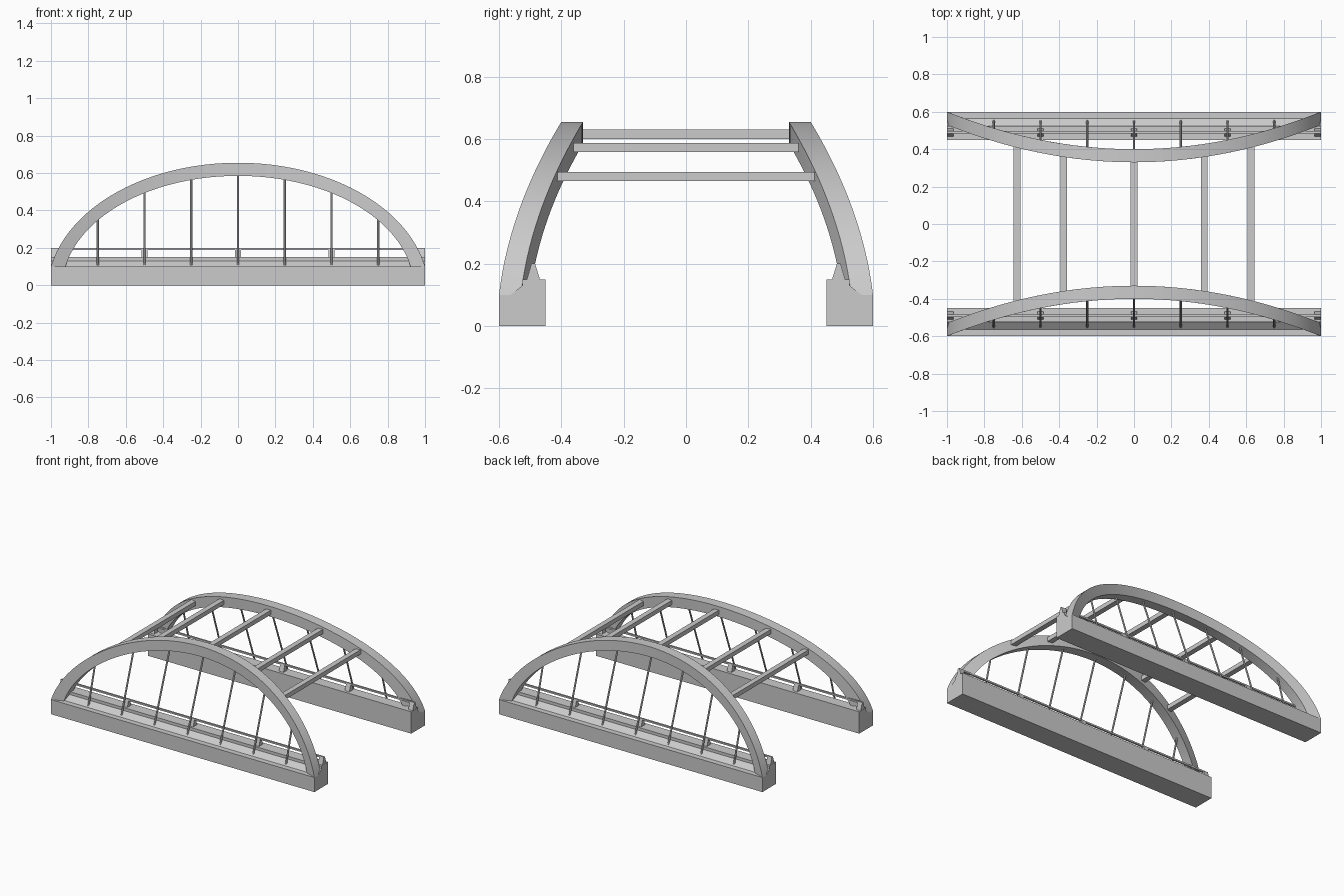
import bpy, bmesh, math
from mathutils import Vector

if "Cube" in bpy.data.objects:
    bpy.data.objects.remove(bpy.data.objects["Cube"])


def finish(name, bm, smooth=False):
    bmesh.ops.recalc_face_normals(bm, faces=bm.faces)
    me = bpy.data.meshes.new(name)
    bm.to_mesh(me)
    bm.free()
    ob = bpy.data.objects.new(name, me)
    bpy.context.collection.objects.link(ob)
    if smooth:
        bpy.ops.object.select_all(action='DESELECT')
        ob.select_set(True)
        bpy.context.view_layer.objects.active = ob
        bpy.ops.object.shade_smooth_by_angle(angle=math.radians(30))
    return ob


def loft(name, rings, smooth=False):
    bm = bmesh.new()
    vs = [[bm.verts.new(p) for p in r] for r in rings]
    n = len(vs[0])
    for a, b in zip(vs, vs[1:]):
        for i in range(n):
            j = (i + 1) % n
            bm.faces.new((a[i], a[j], b[j], b[i]))
    bm.faces.new(vs[0])
    bm.faces.new(vs[-1])
    return finish(name, bm, smooth)


def extrude_x(name, profile, x0, x1, side):
    return loft(name, [[(x, side * y, z) for y, z in profile] for x in (x0, x1)])


def box(name, lo, hi):
    prof = [(lo[1], lo[2]), (hi[1], lo[2]), (hi[1], hi[2]), (lo[1], hi[2])]
    return extrude_x(name, prof, lo[0], hi[0], 1)


def rod(name, p, q, r, sides=8):
    p, q = Vector(p), Vector(q)
    d = (q - p).normalized()
    u = Vector((1, 0, 0))
    u = (u - d * u.dot(d)).normalized()
    v = d.cross(u)
    angs = [2 * math.pi * (i + .5) / sides for i in range(sides)]
    return loft(name, [[c + (u * math.cos(t) + v * math.sin(t)) * r for t in angs]
                       for c in (p, q)], sides > 6)


def bow(x):
    return 0.2 * x * x


A_OUT, B_OUT, C_OUT = 1.0197, 0.69, -0.035
A_IN, B_IN, C_IN = 0.94, 0.60, -0.015


def z_in(x):
    return C_IN + B_IN * math.sqrt(1 - (x / A_IN) ** 2)


def arch(side, seg=48):
    t_out = math.asin((0.1 - C_OUT) / B_OUT)
    t_in = math.asin((0.1 - C_IN) / B_IN)
    rings = []
    for i in range(seg + 1):
        f = i / seg
        a = t_out + (math.pi - 2 * t_out) * f
        b = t_in + (math.pi - 2 * t_in) * f
        xo, zo = A_OUT * math.cos(a), C_OUT + B_OUT * math.sin(a)
        xi, zi = A_IN * math.cos(b), C_IN + B_IN * math.sin(b)
        rings.append([(xo, side * (0.40 + bow(xo)), zo), (xo, side * (0.33 + bow(xo)), zo),
                      (xi, side * (0.33 + bow(xi)), zi), (xi, side * (0.40 + bow(xi)), zi)])
    loft("arch", rings, True)


GIRDER = [(0.6, 0), (0.6, 0.1), (0.563, 0.1), (0.525, 0.13),
          (0.525, 0.15), (0.45, 0.15), (0.45, 0)]
POST = [(0.511, 0.148), (0.496, 0.2), (0.484, 0.2), (0.468, 0.148)]

for side in (-1, 1):
    # deck edge girder and leaning arch
    extrude_x("edge_girder", GIRDER, -1, 1, side)
    arch(side)
    # railing on the girder
    for x in (-0.982, -0.5, 0, 0.5, 0.982):
        extrude_x("rail_post", POST, x - 0.017, x + 0.017, side)
    extrude_x("hand_rail", [(0.484, 0.189), (0.496, 0.189), (0.496, 0.2), (0.484, 0.2)], -1, 1, side)
    # hangers from girder to arch
    for k in range(-3, 4):
        x = k * 0.25
        rod("hanger", (x, side * 0.55, 0.105),
            (x, side * (0.368 + bow(x)), z_in(x) + 0.01), 0.006)

# cross beams between the arches
for x, z in ((-0.625, 0.48), (-0.375, 0.573), (0, 0.615), (0.375, 0.573), (0.625, 0.48)):
    y = 0.34 + bow(x)
    box("cross_beam", (x - 0.018, -y, z - 0.015), (x + 0.018, y, z + 0.015))
